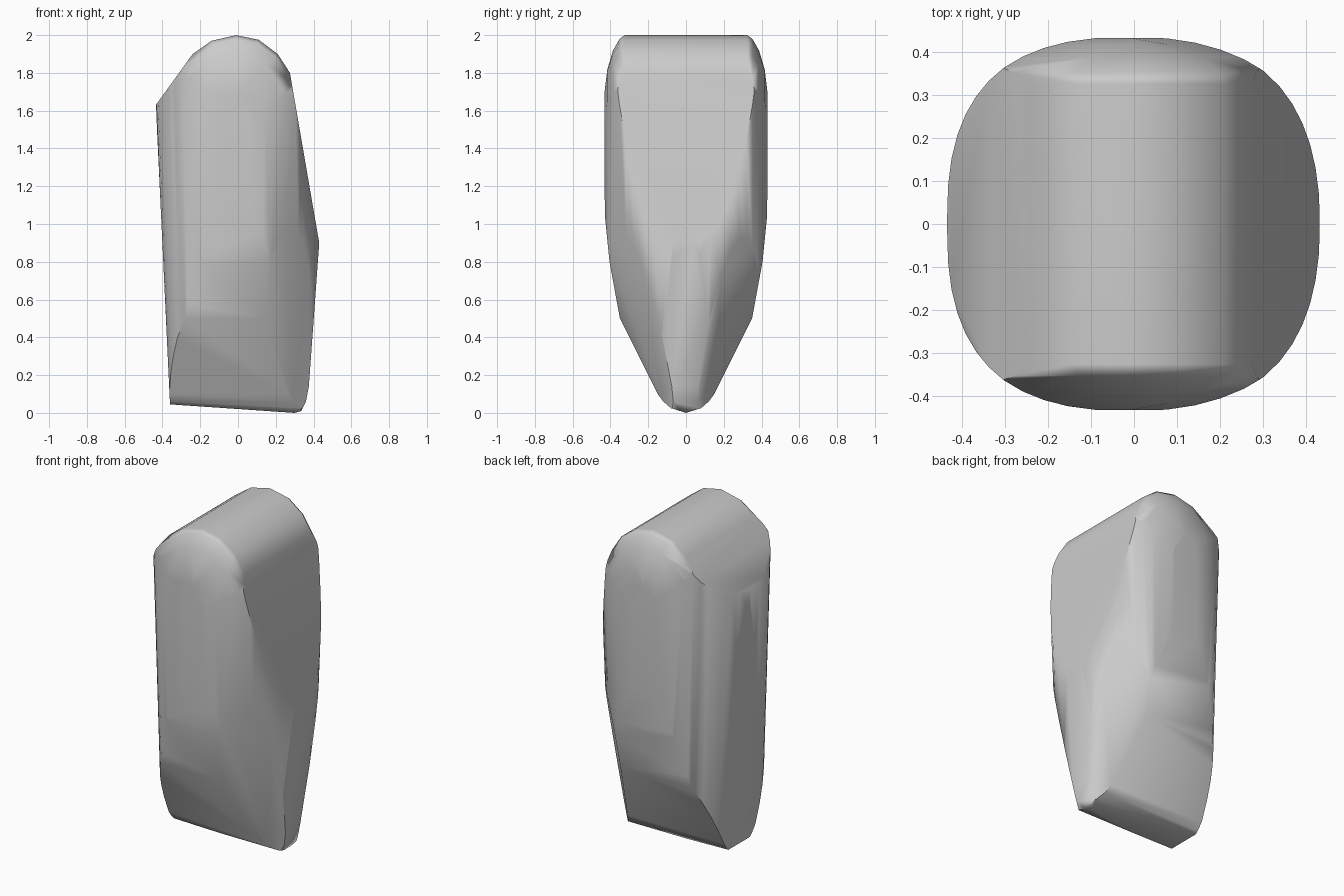
import bpy, bmesh, math
from mathutils import Vector

cube = bpy.data.objects.get("Cube")
if cube:
    bpy.data.objects.remove(cube, do_unlink=True)

# one plain grey
grey = bpy.data.materials.new("plain grey")
grey.use_nodes = True
colour = (0.6, 0.6, 0.6, 1)
grey.diffuse_color = colour
grey.node_tree.nodes["Principled BSDF"].inputs["Base Color"].default_value = colour

# front outline (x, z), counter-clockwise
front = [(-0.36, 0.045), (0.30, 0.0), (0.335, 0.01), (0.36, 0.06), (0.375, 0.14),
         (0.43, 0.9), (0.275, 1.8), (0.21, 1.9), (0.11, 1.975), (-0.01, 2.0),
         (-0.14, 1.97), (-0.24, 1.9), (-0.435, 1.63)]

# half side outline (y, z), bottom to top, then mirrored
half = [(0, 0), (0.08, 0.025), (0.12, 0.06), (0.15, 0.1), (0.35, 0.5), (0.405, 0.8),
        (0.43, 1.05), (0.432, 2.1)]
side = half + [(-y, z) for y, z in reversed(half[1:])]

# rounding of the arched rim: (depth below the arch, y)
rim = [(0, 0.325), (0.02, 0.352), (0.08, 0.387), (0.18, 0.417), (0.3, 0.432)]


def cut(bm, point, normal):
    """Slice off what lies beyond a plane and close the opening."""
    bmesh.ops.bisect_plane(bm, geom=bm.verts[:] + bm.edges[:] + bm.faces[:], dist=1e-5,
                           plane_co=point, plane_no=normal, clear_outer=True)
    bmesh.ops.holes_fill(bm, edges=[e for e in bm.edges if e.is_boundary], sides=0)


def trim(bm, outline, place):
    """Slice away everything outside a convex outline."""
    for a, b in zip(outline, outline[1:] + outline[:1]):
        cut(bm, place(*a), place(b[1] - a[1], a[0] - b[0]))


# rounded-square column that widens upwards, squarer on its -x half
bm = bmesh.new()
bmesh.ops.create_cone(bm, cap_ends=True, segments=48, radius1=1, radius2=1, depth=2.4)
for v in bm.verts:
    top = v.co.z > 0
    power = 2 / (2.6 if v.co.x < 0 else 2.25)
    x = math.copysign(abs(v.co.x) ** power, v.co.x) * 0.435
    y = math.copysign(abs(v.co.y) ** power, v.co.y) * 0.434
    if x < 0:
        x *= 1.05 if top else 0.83
    else:
        x *= 1.15 if top else 0.86
    v.co = (x, y, v.co.z + 1)

# shape it to the front and side outlines
trim(bm, front, lambda x, z: Vector((x, 0, z)))
trim(bm, side, lambda y, z: Vector((0, y, z)))

# round the arched rim at the front and back
for a, b in zip(front, front[1:]):
    if min(a[1], b[1]) < 1.79:
        continue
    out = Vector((b[1] - a[1], 0, a[0] - b[0])).normalized()
    for (d0, y0), (d1, y1) in zip(rim, rim[1:]):
        for s in (-1, 1):
            point = Vector((a[0], s * y0, a[1])) - out * d0
            cut(bm, point, out * (y1 - y0) + Vector((0, s * (d1 - d0), 0)))

# slanted lower corners on the +x side, deeper at the front
for s, reach in ((-1, 0.14), (1, 0.2)):
    p = Vector((0.33, s * 0.30, 0.9))
    q = Vector((reach, s * 0.35, 0.5))
    r = Vector((0.35, s * 0.075, 0.06))
    normal = (q - p).cross(r - p)
    cut(bm, p, normal if normal.x > 0 else -normal)

bmesh.ops.remove_doubles(bm, verts=bm.verts[:], dist=0.004)
bmesh.ops.recalc_face_normals(bm, faces=bm.faces[:])

mesh = bpy.data.meshes.new("wedge_body")
bm.to_mesh(mesh)
bm.free()
mesh.materials.append(grey)
body = bpy.data.objects.new("wedge_body", mesh)
bpy.context.collection.objects.link(body)

# soft rounded shading
bpy.context.view_layer.objects.active = body
body.select_set(True)
bpy.ops.object.shade_smooth_by_angle(angle=math.radians(50))
weighted = body.modifiers.new("even shading", 'WEIGHTED_NORMAL')
weighted.keep_sharp = True
